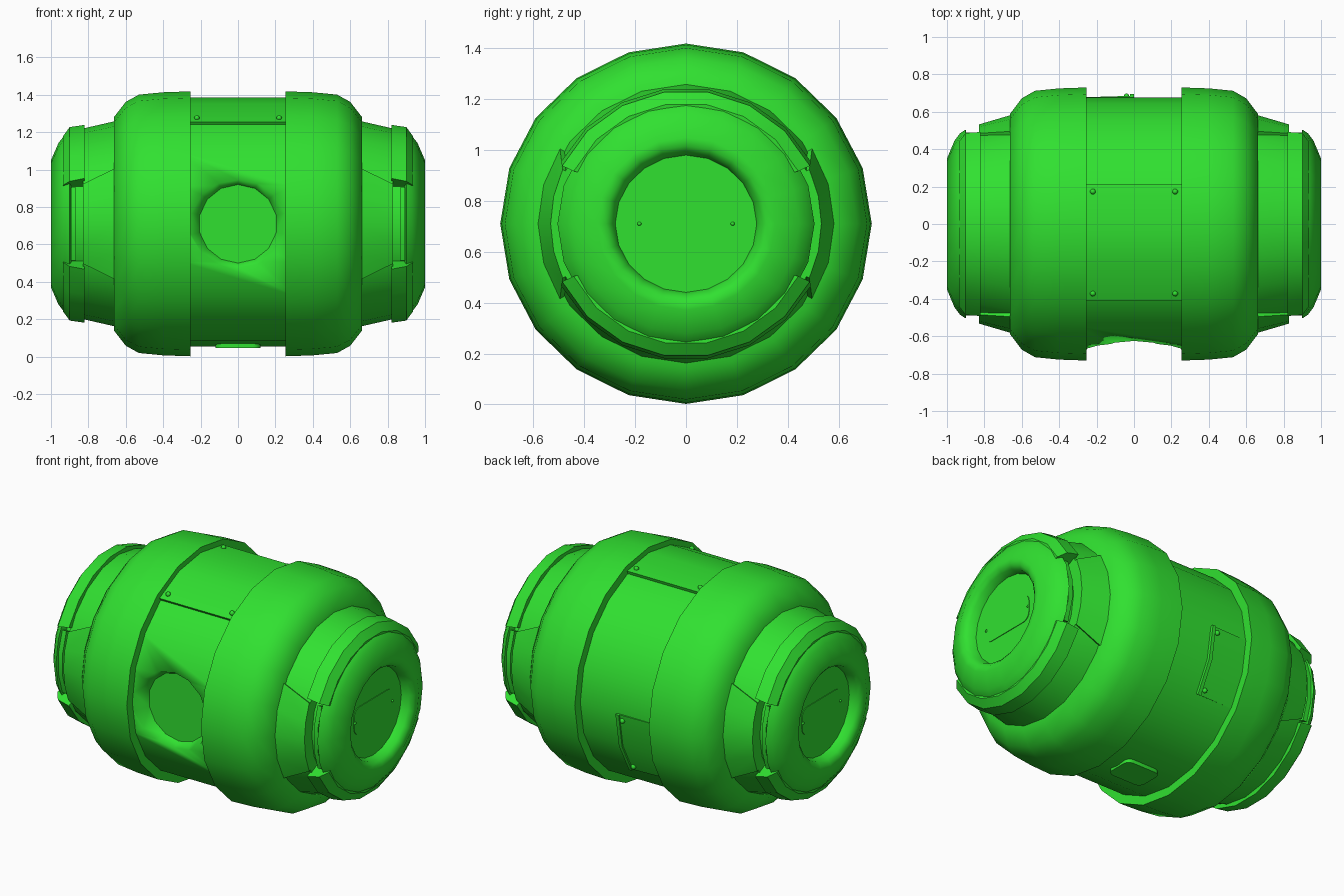
import bpy, bmesh
from math import sin, cos, pi, radians
from mathutils import Matrix

if "Cube" in bpy.data.objects:
    bpy.data.objects.remove(bpy.data.objects["Cube"])

CZ, SQ = 0.71, 0.97          # axis height, slight vertical squash
green = bpy.data.materials.new("green_paint")
green.diffuse_color = (0.03, 0.75, 0.03, 1)
green.use_nodes = True
green.node_tree.nodes["Principled BSDF"].inputs["Base Color"].default_value = green.diffuse_color


def finish(name, bm, mirror=False, angle=38):
    bmesh.ops.remove_doubles(bm, verts=bm.verts, dist=1e-5)
    bmesh.ops.recalc_face_normals(bm, faces=bm.faces)
    me = bpy.data.meshes.new(name)
    bm.to_mesh(me)
    bm.free()
    me.materials.append(green)
    ob = bpy.data.objects.new(name, me)
    bpy.context.collection.objects.link(ob)
    bpy.ops.object.select_all(action='DESELECT')
    ob.select_set(True)
    bpy.context.view_layer.objects.active = ob
    bpy.ops.object.shade_smooth_by_angle(angle=radians(angle))
    if mirror:
        ob.modifiers.new("mirror", 'MIRROR').use_mirror_merge = False
    return ob


def sweep(name, profile, a0=0, a1=360, steps=20, mirror=False, angle=38):
    """Revolve a closed (x, r[, angular scale]) profile about the barrel axis."""
    bm = bmesh.new()
    full = a1 - a0 == 360
    mid, rows = (a0 + a1) / 2, []
    for i in range(steps if full else steps + 1):
        a = a0 + (a1 - a0) * i / steps
        row = []
        for p in profile:
            t = radians(mid + (a - mid) * (p[2] if len(p) > 2 else 1))
            row.append(bm.verts.new((p[0], p[1] * cos(t), CZ + SQ * p[1] * sin(t))))
        rows.append(row)
    m = len(profile)
    for i in range(steps):
        r, s = rows[i], rows[(i + 1) % len(rows)]
        for j in range(m):
            k = (j + 1) % m
            if profile[j][1] or profile[k][1]:
                bm.faces.new((r[j], r[k], s[k], s[j]))
    if not full:
        bm.faces.new(rows[0])
        bm.faces.new(rows[-1])
    bmesh.ops.dissolve_degenerate(bm, dist=1e-6, edges=bm.edges)
    return finish(name, bm, mirror, angle)


def slab(name, w, h, r, place, mirror=False):
    """Thin rounded rectangle; place(u, v, layer) gives the position."""
    bm = bmesh.new()
    pts = []
    for q, (sx, sy) in enumerate(((1, 1), (-1, 1), (-1, -1), (1, -1))):
        for k in range(5):
            a = (q + k / 4) * pi / 2
            pts.append((sx * (w / 2 - r) + r * cos(a), sy * (h / 2 - r) + r * sin(a)))
    lo, hi = ([bm.verts.new(place(u, v, l)) for u, v in pts] for l in (0, 1))
    bm.faces.new(lo)
    bm.faces.new(hi)
    for i in range(len(pts)):
        j = (i + 1) % len(pts)
        bm.faces.new((lo[i], lo[j], hi[j], hi[i]))
    return finish(name, bm, mirror)


def rivet(name, x, r, a, size=0.015, mirror=False):
    bm = bmesh.new()
    t = radians(a)
    bmesh.ops.create_uvsphere(bm, u_segments=10, v_segments=6, radius=size,
                              matrix=Matrix.Translation((x, r * cos(t), CZ + SQ * r * sin(t))))
    return finish(name, bm, mirror)


# Centre band with the round dent at the front
band = sweep("centre_band", [(-0.3, 0), (-0.3, 0.675), (0.3, 0.675), (0.3, 0)])
bm = bmesh.new()
bmesh.ops.create_cone(bm, cap_ends=True, segments=14, radius1=0.21, radius2=0.275, depth=0.12,
                      matrix=Matrix.Translation((0, -0.64, CZ)) @ Matrix.Rotation(pi / 2, 4, 'X'))
cutter = finish("dent_cutter", bm)
cutter.hide_render = True
cutter.hide_viewport = True
cut = band.modifiers.new("dent", 'BOOLEAN')
cut.operation, cut.object, cut.solver = 'DIFFERENCE', cutter, 'EXACT'

# Riveted top plate
sweep("top_plate", [(-0.26, 0.66), (-0.26, 0.695), (0.26, 0.695), (0.26, 0.66)], 72, 126, 3)
for a in (75.5, 122.5):
    rivet("top_rivet", 0.22, 0.692, a, mirror=True)

# Hinged access panel at the back, with raised lips
sweep("back_panel", [(-0.26, 0.65), (-0.26, 0.678), (-0.02, 0.685), (-0.02, 0.65)], -36, 0, 2)
sweep("back_panel_lip", [(-0.022, 0.65), (-0.022, 0.694), (0, 0.694), (0, 0.65)], -36, 0, 2)
for a in (-3, -33):
    rivet("panel_rivet", -0.04, 0.684, a)

# Bottom plate
slab("bottom_plate", 0.24, 0.18, 0.04, lambda u, v, l: (u, v, 0.08 - 0.035 * l))

# Large shell rings on both sides
sweep("shell_ring", [(0.255, 0.62), (0.255, 0.73), (0.40, 0.725), (0.53, 0.712), (0.60, 0.672),
                     (0.662, 0.59), (0.662, 0.50)], mirror=True, angle=50)
# Tapered necks
sweep("neck", [(0.6, 0.40), (0.6, 0.575), (0.66, 0.565), (0.83, 0.525), (0.83, 0.40)], mirror=True)
# Trapezoid pads on the neck sides
for mid in (0, 180):
    sweep("neck_pad", [(0.65, 0.54), (0.65, 0.585), (0.83, 0.532, 0.76), (0.83, 0.48, 0.76)],
          mid - 32, mid + 32, 4, True)

# End caps with recessed round face
sweep("end_cap", [(0.80, 0.46), (0.89, 0.46), (0.90, 0.505), (0.93, 0.485), (0.96, 0.445), (1.0, 0.35),
                  (0.995, 0.315), (0.975, 0.29), (0.93, 0.278), (0.93, 0)], mirror=True, angle=50)
# Raised rims above and below, vent bars at the sides
for mid in (90, 270):
    sweep("cap_rim", [(0.82, 0.44), (0.82, 0.552), (0.90, 0.54, 1.02), (0.935, 0.49, 1.02), (0.93, 0.44)],
          mid - 63, mid + 63, 7, True)
for mid in (0, 180):
    sweep("vent_bar", [(0.865, 0.44), (0.865, 0.495), (0.893, 0.495), (0.893, 0.44)],
          mid - 24, mid + 24, 3, True)

# Small plate and pins on each end face
slab("end_plate", 0.38, 0.17, 0.05, lambda u, v, l: (0.925 + 0.009 * l, u, CZ + v), True)
for a in (0, 180):
    rivet("end_pin", 0.934, 0.183, a, 0.008, True)
